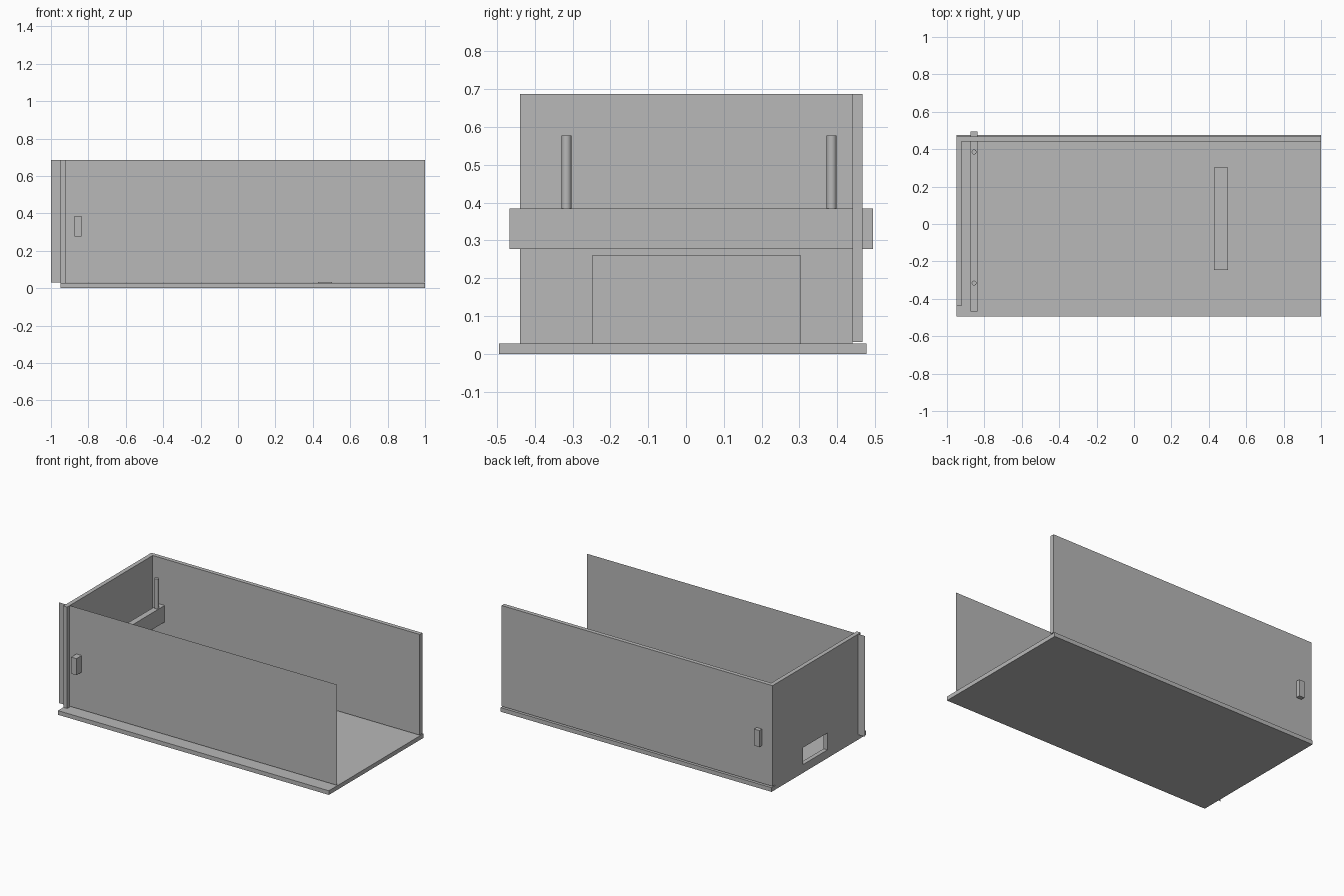
import bpy
import bmesh
from mathutils import Matrix, Vector

if "Cube" in bpy.data.objects:
    bpy.data.objects.remove(bpy.data.objects["Cube"], do_unlink=True)

grey = bpy.data.materials.new("plain_grey")
grey.use_nodes = True
COLOUR = (0.48, 0.48, 0.48, 1)
grey.diffuse_color = COLOUR
grey.node_tree.nodes["Principled BSDF"].inputs["Base Color"].default_value = COLOUR


def finish(name, bm):
    mesh = bpy.data.meshes.new(name)
    bm.to_mesh(mesh)
    bm.free()
    mesh.materials.append(grey)
    obj = bpy.data.objects.new(name, mesh)
    bpy.context.collection.objects.link(obj)
    return obj


def box(name, x, y, z):
    """Box from (min, max) pairs."""
    bm = bmesh.new()
    bmesh.ops.create_cube(bm, size=1)
    spans = (x, y, z)
    centre = Vector([(a + b) / 2 for a, b in spans])
    size = Vector([b - a for a, b in spans])
    bmesh.ops.scale(bm, vec=size, verts=bm.verts)
    bmesh.ops.translate(bm, vec=centre, verts=bm.verts)
    return finish(name, bm)


FLOOR, WALL_BASE, TOP = 0.027, 0.032, 0.687
END = (-0.95, -0.922)

# Floor and back wall
box("floor", (END[0], 1), (-0.494, 0.477), (0, FLOOR))
box("back_wall", (END[0], 1), (0.44, 0.467), (WALL_BASE, TOP))

# End wall with a small rectangular opening
end_wall = box("end_wall", END, (-0.439, 0.44), (FLOOR, TOP))
cutter = box("opening_cutter", (-1.05, -0.85), (-0.097, 0.153), (0.054, 0.164))
cutter.hide_render = True
cut = end_wall.modifiers.new("opening", "BOOLEAN")
cut.operation = "DIFFERENCE"
cut.solver = "EXACT"
cut.object = cutter
bpy.context.view_layer.objects.active = end_wall
bpy.ops.object.modifier_apply(modifier=cut.name)
bpy.data.objects.remove(cutter, do_unlink=True)

# Front wall is a single thin sheet that runs past the end wall
bm = bmesh.new()
corners = [(-1, WALL_BASE), (1, WALL_BASE), (1, TOP), (-1, TOP)]
bm.faces.new([bm.verts.new((x, -0.413, z)) for x, z in corners])
finish("front_wall", bm)

# Low block across the floor
box("floor_block", (0.427, 0.502), (-0.247, 0.303), (FLOOR, 0.262))

# Crossbar through both walls, with two upright rods
box("crossbar", (-0.874, -0.836), (-0.467, 0.494), (0.277, 0.385))
for name, y in (("front_rod", -0.316), ("back_rod", 0.385)):
    bm = bmesh.new()
    bmesh.ops.create_cone(bm, cap_ends=True, segments=32, radius1=0.013,
                          radius2=0.013, depth=0.193,
                          matrix=Matrix.Translation((-0.855, y, 0.4815)))
    rod = finish(name, bm)
    bpy.ops.object.select_all(action="DESELECT")
    rod.select_set(True)
    bpy.context.view_layer.objects.active = rod
    bpy.ops.object.shade_smooth_by_angle()
